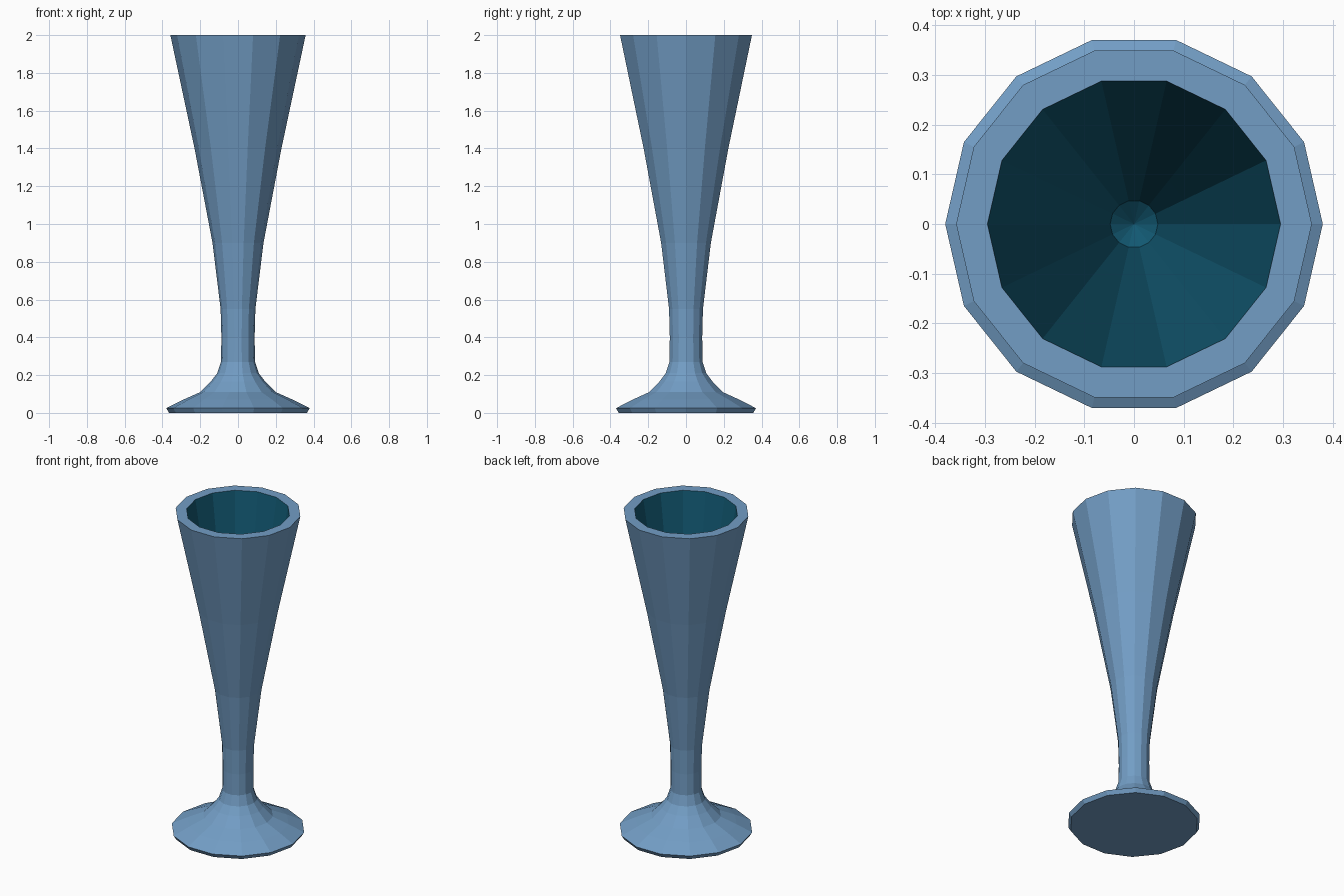
import bpy, math

if "Cube" in bpy.data.objects:
    bpy.data.objects.remove(bpy.data.objects["Cube"])

SIDES = 14
PHASE = math.radians(90 + 180 / SIDES)


def material(name, rgb):
    m = bpy.data.materials.new(name)
    m.diffuse_color = (*rgb, 1)
    m.use_nodes = True
    m.node_tree.nodes["Principled BSDF"].inputs["Base Color"].default_value = m.diffuse_color
    return m


def lathe(name, profile, mat):
    """Spin (radius, z) points into a flat-shaded surface; radius 0 closes to a point."""
    verts, rings, faces = [], [], []
    for r, z in profile:
        start = len(verts)
        if r == 0:
            verts.append((0, 0, z))
            rings.append([start] * SIDES)
        else:
            for i in range(SIDES):
                a = PHASE + 2 * math.pi * i / SIDES
                verts.append((r * math.cos(a), r * math.sin(a), z))
            rings.append(list(range(start, start + SIDES)))
    for low, high in zip(rings, rings[1:]):
        for i in range(SIDES):
            j = (i + 1) % SIDES
            quad = [low[i], low[j], high[j], high[i]]
            faces.append(list(dict.fromkeys(quad)))
    mesh = bpy.data.meshes.new(name)
    mesh.from_pydata(verts, [], faces)
    mesh.materials.append(mat)
    mesh.update()
    ob = bpy.data.objects.new(name, mesh)
    bpy.context.collection.objects.link(ob)
    return ob


blue = material("steel blue", (0.17, 0.34, 0.56))
teal = material("dark teal", (0.006, 0.10, 0.17))

# Flared foot with its flat underside
lathe("foot", [(0, 0.0), (0.365, 0.0), (0.38, 0.025), (0.29, 0.07),
               (0.20, 0.11), (0.145, 0.165), (0.11, 0.21), (0.09, 0.27)], blue)

# Stem widening into the tall body, ending in the flat rim
lathe("body", [(0.09, 0.27), (0.088, 0.40), (0.092, 0.55), (0.135, 0.9),
               (0.23, 1.4), (0.358, 2.0), (0.295, 2.0)], blue)

# Dark inner lining
lathe("lining", [(0.295, 2.0), (0.195, 1.4), (0.112, 0.9),
                 (0.048, 0.52), (0, 0.48)], teal)
